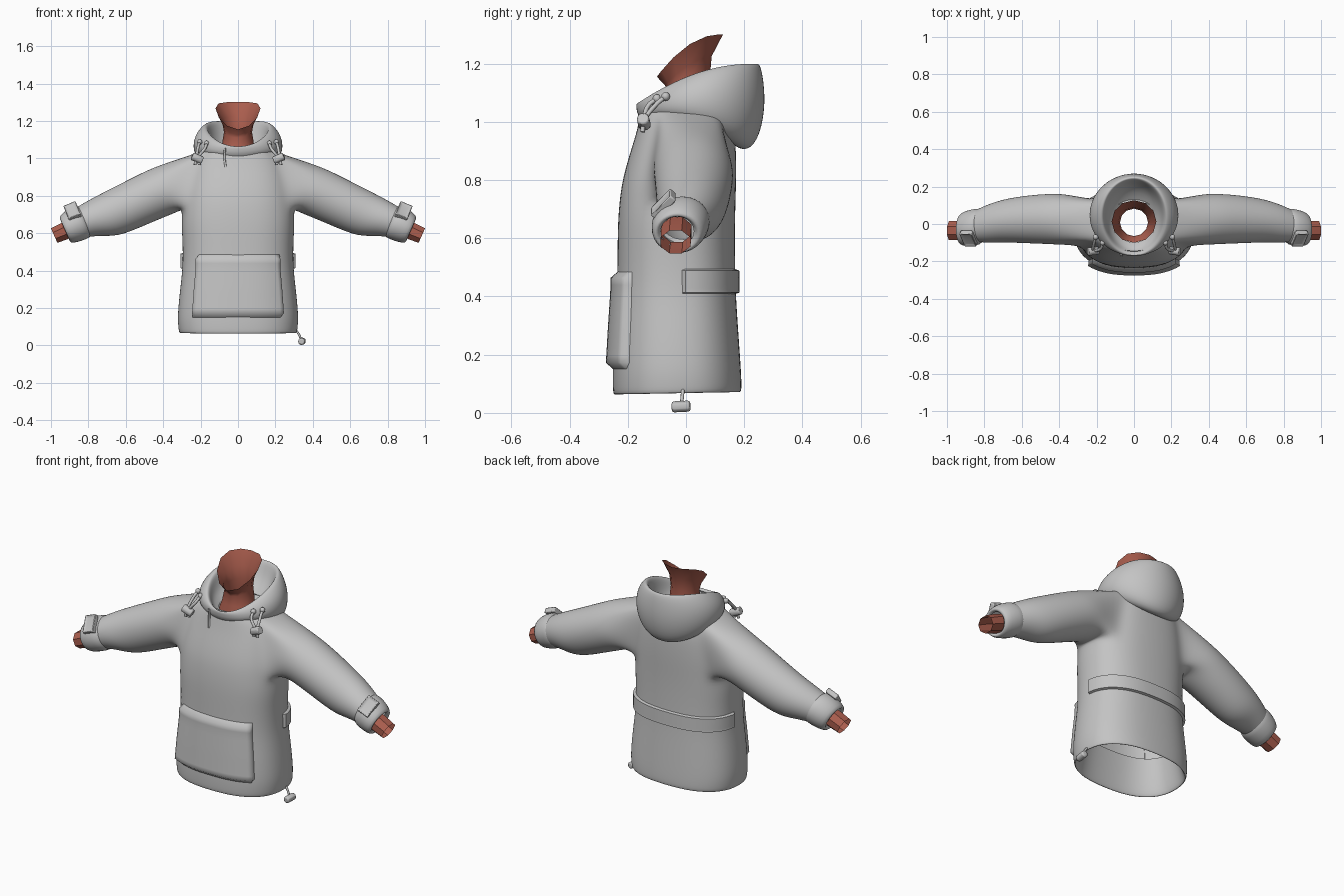
import bpy, bmesh
from math import sin, cos, pi, radians
from mathutils import Vector, Matrix

cube = bpy.data.objects.get("Cube")
if cube:
    bpy.data.objects.remove(cube, do_unlink=True)


def material(name, rgb):
    m = bpy.data.materials.new(name)
    m.use_nodes = True
    m.diffuse_color = (*rgb, 1)
    bsdf = m.node_tree.nodes["Principled BSDF"]
    bsdf.inputs["Base Color"].default_value = (*rgb, 1)
    bsdf.inputs["Roughness"].default_value = 0.8
    return m


GREY = material("grey_fabric", (0.55, 0.55, 0.55))
SKIN = material("skin", (0.4, 0.11, 0.075))


def finish(name, bm, mat, subdiv=0):
    bmesh.ops.recalc_face_normals(bm, faces=bm.faces)
    for f in bm.faces:
        f.smooth = True
    me = bpy.data.meshes.new(name)
    bm.to_mesh(me)
    bm.free()
    me.materials.append(mat)
    ob = bpy.data.objects.new(name, me)
    bpy.context.collection.objects.link(ob)
    if subdiv:
        mod = ob.modifiers.new("Smooth", "SUBSURF")
        mod.levels = mod.render_levels = subdiv
    return ob


def skin_rings(bm, rings):
    """Join consecutive closed rings of vertices with quads."""
    for a, b in zip(rings, rings[1:]):
        n = len(a)
        for i in range(n):
            bm.faces.new((a[i], a[(i + 1) % n], b[(i + 1) % n], b[i]))


def loft(name, rings, mat, subdiv=0):
    bm = bmesh.new()
    skin_rings(bm, [[bm.verts.new(p) for p in r] for r in rings])
    return finish(name, bm, mat, subdiv)


def power(v, e):
    return abs(v) ** e * (1 if v >= 0 else -1)


def tilted_ring(front, back, half, bulge=0, n=24):
    """Egg ring through a front and a back (y, z) point."""
    f, b = Vector(front), Vector(back)
    pts = []
    for k in range(n):
        a = 2 * pi * k / n
        p = f.lerp(b, (1 + sin(a)) / 2)
        pts.append((half * cos(a), p.x, p.y + bulge * cos(a) ** 2))
    return pts


def arm_ring(side, x, z, y, h, w, n=18, tilt=24):
    """Ring square to the sloping arm, starting at its underside."""
    up = Vector((sin(radians(tilt)), 0, cos(radians(tilt))))
    pts = []
    for j in range(n):
        t = 2 * pi * (j - .5) / n
        p = Vector((x, y + w * sin(t), z)) - up * h * cos(t)
        pts.append((p.x * side, p.y, p.z))
    return pts


# Torso profile: height, half width, front, back
PROFILE = [(.06, .317, -.252, .192), (.10, .322, -.254, .193), (.16, .326, -.254, .19),
           (.30, .312, -.246, .18), (.42, .297, -.238, .172), (.55, .298, -.237, .17),
           (.65, .305, -.236, .17), (.73, .30, -.23, .172), (.80, .295, -.22, .174),
           (.88, .28, -.198, .174), (.96, .26, -.172, .17), (1.03, .215, -.155, .155),
           (1.06, .15, -.145, .12)]
HOLE = 7  # first armhole row


def torso_point(a, z, off=0.0):
    for p, q in zip(PROFILE, PROFILE[1:]):
        if z <= q[0]:
            break
    t = (z - p[0]) / (q[0] - p[0])
    w, f, b = (p[i] + (q[i] - p[i]) * t for i in (1, 2, 3))
    mid, deep = (f + b) / 2, (b - f) / 2
    return ((w + off) * power(cos(a), .8), mid + (deep + off) * power(sin(a), .85), z)


# Jacket body with a turned-in hem and sleeves grown out of the armholes
SLEEVE = [(.375, .838, .026, .137, .14), (.47, .797, .027, .134, .136),
          (.57, .75, .025, .13, .13), (.69, .695, .018, .125, .118),
          (.775, .677, .003, .1, .105), (.85, .652, -.012, .082, .085)]
bm = bmesh.new()
body, lining = ([[bm.verts.new(torso_point(2 * pi * k / 24, z, off)) for k in range(24)]
                 for z, off in rows]
                for rows in ([(p[0], 0) for p in PROFILE], [(.27, -.045), (.075, -.02)]))
for v in body[0]:
    v.co.z += .03 * v.co.y
skin_rings(bm, lining + body)
holes = []
for side in (1, -1):
    def vert(row, k):
        return body[HOLE + row][(k if side > 0 else 12 - k) % 24]
    path = ([(0, k) for k in range(4)] + [(r, 3) for r in range(1, 5)]
            + [(4, k) for k in (2, 1, 0, -1, -2)] + [(r, -2) for r in (3, 2, 1, 0)] + [(0, -1)])
    rim = [vert(*p) for p in path]
    patch = {vert(r, k) for r in range(5) for k in range(-2, 4)}
    bmesh.ops.delete(bm, geom=[f for f in bm.faces if all(v in patch for v in f.verts)],
                     context="FACES_ONLY")
    holes += list(patch - set(rim))
    skin_rings(bm, [rim] + [[bm.verts.new(p) for p in arm_ring(side, *s)] for s in SLEEVE])
bmesh.ops.delete(bm, geom=holes, context="VERTS")
finish("jacket_body", bm, GREY, 2)

# Lowered hood: outside, rolled rim, inside
loft("hood", [tilted_ring(*r) for r in (
    ((-.14, .99), (.14, .94), .15, .03),
    ((-.16, 1.01), (.20, .89), .205, .045),
    ((-.17, 1.03), (.25, .93), .237, .045),
    ((-.172, 1.042), (.275, 1.04), .243, .04),
    ((-.174, 1.055), (.27, 1.14), .225, .04),
    ((-.17, 1.066), (.255, 1.21), .18, .04),
    ((-.153, 1.055), (.235, 1.19), .16, .04),
    ((-.135, 1.03), (.20, 1.09), .145, .02),
    ((-.10, 1.02), (.10, 1.03), .1, .01))], GREY, 2)

# Neck, cut off below the jaw
loft("neck", [tilted_ring(*r, n=12) for r in (
    ((-.09, .98), (.10, .98), .12, 0),
    ((-.075, 1.06), (.085, 1.06), .088, 0),
    ((-.065, 1.11), (.082, 1.15), .075, .01),
    ((-.072, 1.125), (.088, 1.225), .085, .02),
    ((-.1, 1.155), (.127, 1.3), .12, .04))], SKIN)


def torso_panel(name, a0, a1, z0, z1, off, cols, rows):
    """Raised cloth panel following the torso, with its border sunk into it."""
    bm = bmesh.new()
    grid = [[bm.verts.new(torso_point(radians(a0 + (a1 - a0) * i / cols),
                                      z0 + (z1 - z0) * j / rows,
                                      off if 0 < i < cols and 0 < j < rows else -.006))
             for i in range(cols + 1)] for j in range(rows + 1)]
    for lo, hi in zip(grid, grid[1:]):
        for i in range(cols):
            bm.faces.new((lo[i], lo[i + 1], hi[i + 1], hi[i]))
    return finish(name, bm, GREY)


torso_panel("front_pouch_pocket", 225, 315, .148, .488, .022, 20, 14)
torso_panel("back_strap", 3, 177, .408, .495, .012, 60, 16)


def cord(name, pts, radius):
    cu = bpy.data.curves.new(name, "CURVE")
    cu.dimensions = "3D"
    cu.bevel_depth, cu.bevel_resolution, cu.resolution_u = radius, 2, 6
    cu.use_fill_caps = True
    sp = cu.splines.new("BEZIER")
    sp.bezier_points.add(len(pts) - 1)
    for bp, p in zip(sp.bezier_points, pts):
        bp.co = p
        bp.handle_left_type = bp.handle_right_type = "AUTO"
    cu.materials.append(GREY)
    ob = bpy.data.objects.new(name, cu)
    bpy.context.collection.objects.link(ob)


def toggle(name, centre, axis, length, radius):
    bm = bmesh.new()
    rot = Vector(axis).to_track_quat("Z", "Y").to_matrix().to_4x4()
    bmesh.ops.create_cone(bm, cap_ends=True, segments=12, radius1=radius, radius2=radius,
                          depth=length, matrix=Matrix.Translation(centre) @ rot)
    ob = finish(name, bm, GREY)
    bev = ob.modifiers.new("Round", "BEVEL")
    bev.width, bev.segments = radius * .4, 2


CUFF = [(.815, .668, -.008, .08, .085), (.828, .662, -.014, .096, .1),
        (.875, .643, -.021, .094, .1), (.915, .622, -.027, .084, .092),
        (.932, .614, -.03, .068, .074), (.91, .624, -.03, .056, .058)]
WRIST = [(.88, .63, -.032, .05, .055), (.93, .61, -.034, .05, .056), (.983, .587, -.036, .046, .055)]

for side, label in ((1, "left"), (-1, "right")):
    # Cuff, wrist and cuff tab
    loft(label + "_cuff", [arm_ring(side, *r) for r in CUFF], GREY, 1)
    loft(label + "_wrist", [arm_ring(side, *r, n=8) for r in WRIST], SKIN)
    bm = bmesh.new()
    bmesh.ops.create_cube(bm, size=1, matrix=Matrix.Diagonal((.07, .1, .03, 1)))
    top = [f for f in bm.faces if f.normal.z > .9]
    bmesh.ops.inset_region(bm, faces=top, thickness=.018, depth=-.008)
    tab = finish(label + "_cuff_tab", bm, GREY)
    tab.location = (side * .885, -.078, .717)
    tab.rotation_euler = (radians(48), side * radians(22), 0)
    bev = tab.modifiers.new("Soft edge", "BEVEL")
    bev.width, bev.segments = .005, 2

    # Hood drawcord with its toggle
    stop = Vector((side * .218, -.145, 1.0))
    for part, start in (("inner", (side * .168, -.1, 1.08)), ("outer", (side * .205, -.07, 1.087))):
        shift = Vector((side * (.012 if part == "outer" else -.012), 0, 0))
        cord(f"{label}_{part}_hood_cord",
             [start, (start[0] + side * .008, start[1] - .03, start[2] - .025),
              stop + shift * .5, stop + shift + Vector((0, -.004, -.035))], .008)
        bm = bmesh.new()
        bmesh.ops.create_uvsphere(bm, u_segments=10, v_segments=6, radius=.015,
                                  matrix=Matrix.Translation(start))
        finish(f"{label}_{part}_eyelet", bm, GREY)
    toggle(label + "_hood_toggle", stop, (side * .8, -.1, .35), .06, .022)

# Hem drawcord on one side only
cord("hem_cord", [(.3, -.01, .09), (.322, -.012, .065), (.34, -.016, .025)], .006)
toggle("hem_toggle", (.342, -.017, .022), (.1, 1, .05), .064, .019)

# Collar closure seam
cord("collar_seam", [(-.07, -.162, 1.055), (-.072, -.158, 1.0), (-.065, -.168, .95)], .006)

# Smooth shading with sharp edges on the hard-edged parts
bpy.ops.object.select_all(action="DESELECT")
for ob in bpy.context.collection.objects:
    if ob.type == "MESH" and any(w in ob.name for w in ("tab", "toggle", "wrist", "strap")):
        ob.select_set(True)
        bpy.context.view_layer.objects.active = ob
bpy.ops.object.shade_smooth_by_angle(angle=radians(40))
